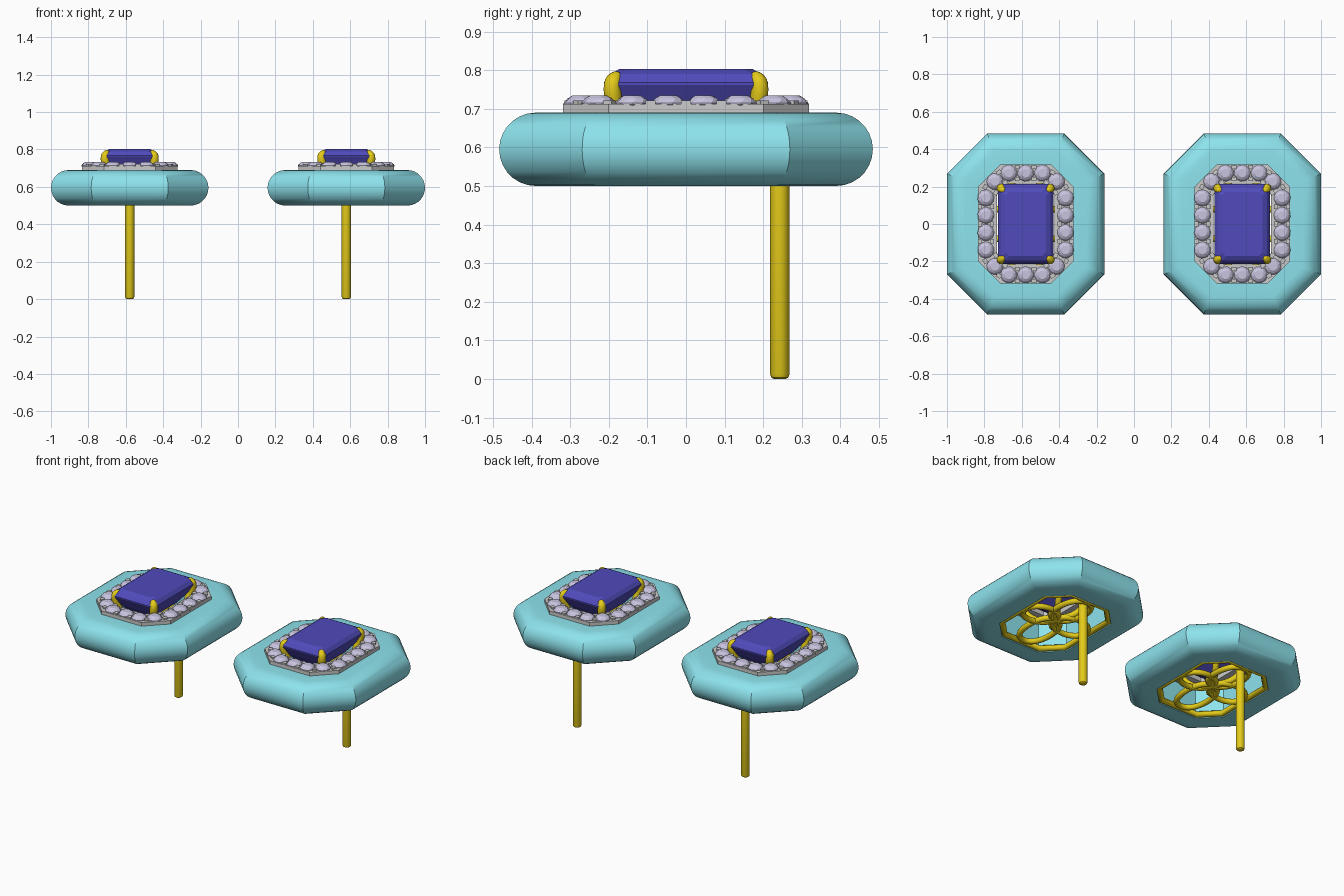
import bpy, bmesh, math
from mathutils import Vector, Matrix

if "Cube" in bpy.data.objects:
    bpy.data.objects.remove(bpy.data.objects["Cube"])

CX = 0.579                       # x offset of each earring
HX, HY, CUT = 0.421, 0.484, 0.215  # outer octagon


def material(name, rgb):
    m = bpy.data.materials.new(name)
    m.diffuse_color = (*rgb, 1)
    m.use_nodes = True
    m.node_tree.nodes["Principled BSDF"].inputs["Base Color"].default_value = m.diffuse_color
    return m


TURQ = material("turquoise", (0.27, 0.77, 0.85))
GOLD = material("gold", (0.78, 0.60, 0.01))
BLUE = material("blue_stone", (0.08, 0.07, 0.50))
CLEAR = material("pale_gem", (0.58, 0.55, 0.74))


def octagon(hx, hy, c, z):
    q = [(hx, -hy + c), (hx, hy - c), (hx - c, hy), (-hx + c, hy),
         (-hx, hy - c), (-hx, -hy + c), (-hx + c, -hy), (hx - c, -hy)]
    return [Vector((x, y, z)) for x, y in q]


def inset(d, z):
    # outer octagon moved inward by d
    return octagon(HX - d, HY - d, CUT - d * (2 - math.sqrt(2)), z)


def circle(r, z, n, turn=0.0):
    return [Vector((r * math.cos(2 * math.pi * (i + turn) / n),
                    r * math.sin(2 * math.pi * (i + turn) / n), z)) for i in range(n)]


def loft(bm, rings, closed=False, offset=Vector((0, 0, 0))):
    vs = [[bm.verts.new(p + offset) for p in r] for r in rings]
    n = len(rings[0])
    pairs = list(zip(vs, vs[1:])) + ([(vs[-1], vs[0])] if closed else [])
    for a, b in pairs:
        for i in range(n):
            j = (i + 1) % n
            bm.faces.new((a[i], a[j], b[j], b[i]))
    if not closed:
        bm.faces.new(vs[0][::-1])
        bm.faces.new(vs[-1])


def place(name, mesh, mat):
    # one copy per earring
    if mat:
        mesh.materials.clear()
        mesh.materials.append(mat)
    for side, s in (("left", -1), ("right", 1)):
        ob = bpy.data.objects.new(f"{side}_{name}", mesh)
        ob.location.x = s * CX
        bpy.context.collection.objects.link(ob)


def finish(name, bm, mat, smooth=False):
    bmesh.ops.recalc_face_normals(bm, faces=bm.faces)
    if smooth:
        for f in bm.faces:
            f.smooth = True
        for e in bm.edges:
            if len(e.link_faces) == 2 and e.calc_face_angle() > math.radians(30):
                e.smooth = False
    me = bpy.data.meshes.new(name)
    bm.to_mesh(me)
    bm.free()
    place(name, me, mat)


def tubes(name, paths, depth, mat, kind='BEZIER', cyclic=False):
    # paths: lists of (x, y, z, relative radius)
    cu = bpy.data.curves.new(name, 'CURVE')
    cu.dimensions = '3D'
    cu.bevel_depth = depth
    cu.bevel_resolution = 3
    cu.resolution_u = 8
    cu.use_fill_caps = True
    for path in paths:
        sp = cu.splines.new(kind)
        pts = sp.bezier_points if kind == 'BEZIER' else sp.points
        pts.add(len(path) - 1)
        for p, (x, y, z, r) in zip(pts, path):
            p.radius = r
            if kind == 'BEZIER':
                p.co = (x, y, z)
                p.handle_left_type = p.handle_right_type = 'AUTO'
            else:
                p.co = (x, y, z, 1)
        sp.use_cyclic_u = cyclic
    ob = bpy.data.objects.new(name, cu)
    bpy.context.collection.objects.link(ob)
    bpy.context.view_layer.update()
    me = bpy.data.meshes.new_from_object(ob.evaluated_get(bpy.context.evaluated_depsgraph_get()))
    bpy.data.objects.remove(ob)
    place(name, me, mat)


# turquoise octagonal ring with a half-round outer edge
bm = bmesh.new()
R, HOLE = 0.095, 0.176
rings = [inset(HOLE, 0.5)]
for i in range(15):
    a = -math.pi / 2 + math.pi * i / 14
    rings.append(inset(R - R * math.cos(a), 0.595 + R * math.sin(a)))
rings.append(inset(HOLE, 0.69))
loft(bm, rings, closed=True)
finish("octagon_ring", bm, TURQ, smooth=True)

# grey halo setting
bm = bmesh.new()
loft(bm, [inset(0.166, 0.685), inset(0.166, 0.712), inset(0.268, 0.712), inset(0.268, 0.685)],
     closed=True)

# halo gem positions, walking round the octagon
gx, gy = HX - 0.208, HY - 0.212
quarter_side = [(gx, y) for y in (-0.139, -0.046, 0.046, 0.139)]
top_row = [(x, gy) for x in (0.09, 0, -0.09)]
half = quarter_side + [(0.164, 0.227)] + top_row + [(-0.164, 0.227)]
gems = half + [(-x, -y) for x, y in half]

# small grey claws between neighbouring gems
for i, (x, y) in enumerate(gems):
    x2, y2 = gems[(i + 1) % len(gems)]
    mid = Vector(((x + x2) / 2, (y + y2) / 2, 0.712))
    out = Vector((y2 - y, x - x2, 0)).normalized()
    for s in (-0.032, 0.032):
        m = (Matrix.Translation(mid + out * s)
             @ Matrix.Rotation(math.atan2(out.y, out.x), 4, 'Z')
             @ Matrix.Diagonal((0.022, 0.026, 0.018, 1)))
        bmesh.ops.create_cube(bm, size=1, matrix=m)
finish("halo_setting", bm, None)

# round faceted halo gems
bm = bmesh.new()
for i, (x, y) in enumerate(gems):
    t = i * 0.37
    loft(bm, [circle(0.004, -0.035, 10, t), circle(0.045, 0.0, 10, t), circle(0.045, 0.004, 10, t),
              circle(0.036, 0.015, 10, t + 0.5), circle(0.023, 0.023, 10, t)],
         offset=Vector((x, y, 0.711)))
finish("halo_gems", bm, CLEAR)

# step-cut centre stone
bm = bmesh.new()
loft(bm, [octagon(hx, hy, c, z) for hx, hy, c, z in (
    (0.012, 0.075, 0.004, 0.615), (0.07, 0.135, 0.012, 0.65), (0.118, 0.182, 0.02, 0.708),
    (0.149, 0.213, 0.028, 0.762), (0.149, 0.213, 0.028, 0.768), (0.132, 0.196, 0.025, 0.79),
    (0.108, 0.172, 0.02, 0.803))])
finish("centre_stone", bm, BLUE)

corners = [(1, 1), (-1, 1), (-1, -1), (1, -1)]

# claws rising from the gallery and gripping the stone corners
tubes("stone_claws", [[(sx * x, sy * y, z, r) for x, y, z, r in (
    (0.0, 0.0, 0.525, 0.8), (0.075, 0.115, 0.56, 0.8), (0.113, 0.172, 0.67, 0.85),
    (0.131, 0.190, 0.74, 1.0), (0.129, 0.188, 0.768, 1.0), (0.119, 0.178, 0.784, 0.7),
    (0.113, 0.172, 0.789, 0.25))] for sx, sy in corners], 0.0235, GOLD)

# octagonal gallery frame in the underside opening
tubes("gallery_frame", [[(*p, 1) for p in inset(0.19, 0.517)]], 0.018, GOLD, 'POLY', True)

# four petal loops filling the gallery
petals = []
for s in (1, -1):
    petals.append([(0, 0, 0.53, 1), (0.085, s * 0.13, 0.522, 1),
                   (0, s * 0.278, 0.518, 1), (-0.085, s * 0.13, 0.522, 1)])
    petals.append([(0, 0, 0.53, 1), (s * 0.12, 0.085, 0.522, 1),
                   (s * 0.217, 0, 0.518, 1), (s * 0.12, -0.085, 0.522, 1)])
tubes("gallery_petals", petals, 0.017, GOLD, cyclic=True)

# ear post with rounded tip
bm = bmesh.new()
loft(bm, [circle(r, z, 16) for r, z in (
    (0.015, 0.0), (0.022, 0.004), (0.025, 0.012), (0.025, 0.525))], offset=Vector((0, 0.243, 0)))
finish("ear_post", bm, GOLD, smooth=True)
